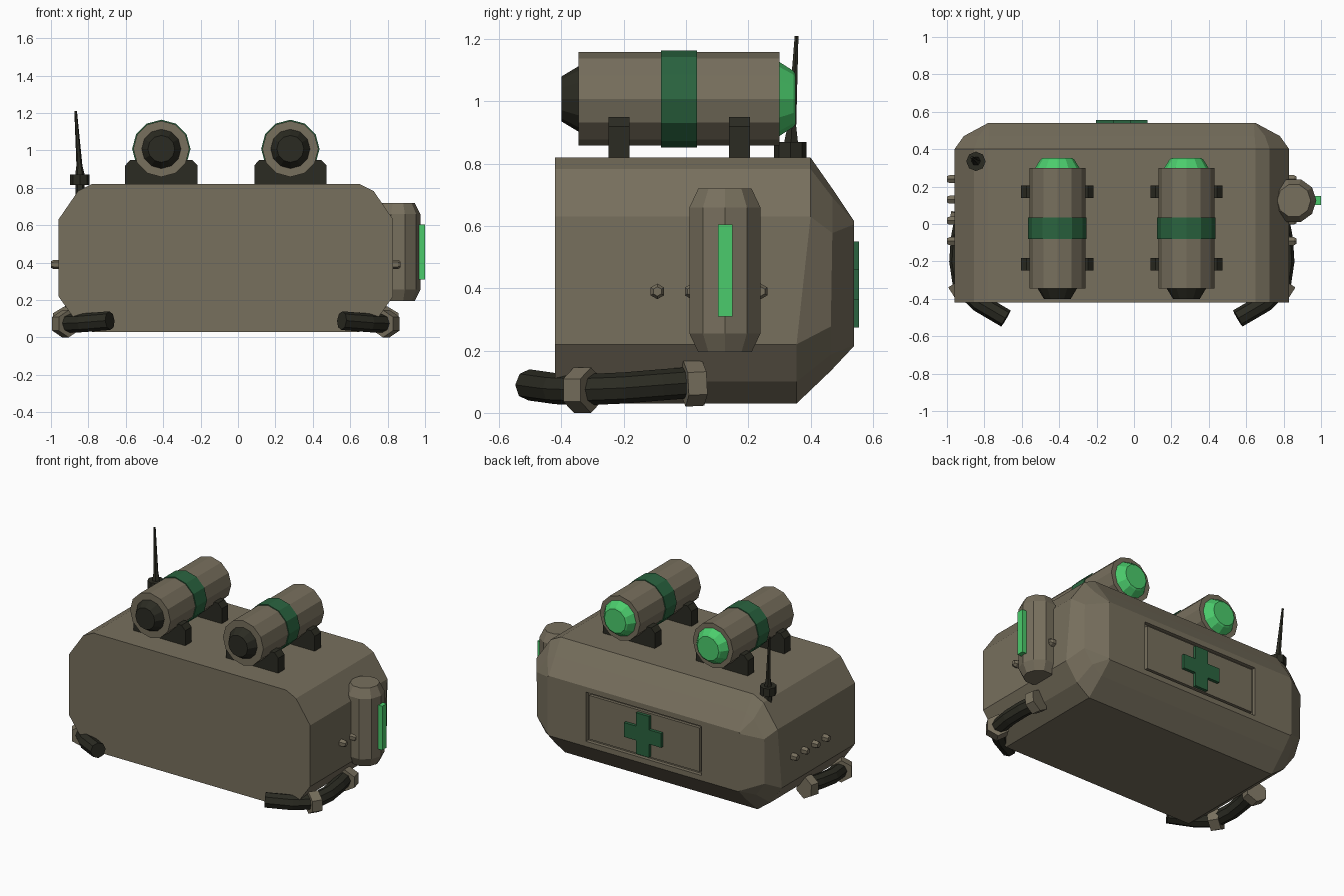
import bpy, bmesh, math
from mathutils import Vector

if "Cube" in bpy.data.objects:
    bpy.data.objects.remove(bpy.data.objects["Cube"])

CX = -0.065  # centre line of the body


def material(name, rgb):
    m = bpy.data.materials.new(name)
    m.diffuse_color = (*rgb, 1)
    m.use_nodes = True
    m.node_tree.nodes["Principled BSDF"].inputs["Base Color"].default_value = m.diffuse_color
    return m


BROWN = material("drab_brown", (0.185, 0.160, 0.110))
BLACK = material("dark_metal", (0.024, 0.024, 0.016))
GREEN = material("dark_green", (0.023, 0.127, 0.050))
GLOW = material("bright_green", (0.070, 0.600, 0.150))


def loft(name, rings, mat):
    """Skin a list of equal-length rings and cap both ends."""
    bm = bmesh.new()
    vs = [[bm.verts.new(p) for p in r] for r in rings]
    n = len(rings[0])
    for a, b in zip(vs, vs[1:]):
        for i in range(n):
            j = (i + 1) % n
            bm.faces.new((a[i], a[j], b[j], b[i]))
    bm.faces.new(vs[0])
    bm.faces.new(vs[-1])
    bmesh.ops.recalc_face_normals(bm, faces=bm.faces)
    me = bpy.data.meshes.new(name)
    bm.to_mesh(me)
    bm.free()
    me.materials.append(mat)
    ob = bpy.data.objects.new(name, me)
    bpy.context.collection.objects.link(ob)
    return ob


def sweep(name, pts, radii, sides, mat):
    """Round section swept along a path, one radius per point."""
    pts = [Vector(p) for p in pts]
    rings = []
    for i, (p, r) in enumerate(zip(pts, radii)):
        t = (pts[min(i + 1, len(pts) - 1)] - pts[max(i - 1, 0)]).normalized()
        up = Vector((1, 0, 0)) if abs(t.z) > 0.8 else Vector((0, 0, 1))
        side = t.cross(up).normalized()
        vert = side.cross(t)
        rings.append([p + r * (vert * math.cos(a) + side * math.sin(a))
                      for a in (2 * math.pi * k / sides for k in range(sides))])
    return loft(name, rings, mat)


def prism(name, outline, y0, y1, mat):
    """Extrude an x-z outline from y0 to y1."""
    return loft(name, [[(x, y, z) for x, z in outline] for y in (y0, y1)], mat)


def box(name, x0, x1, y0, y1, z0, z1, mat):
    return prism(name, [(x0, z0), (x1, z0), (x1, z1), (x0, z1)], y0, y1, mat)


# Body: chamfered section lofted front to back, tapering to the rear face
def section(hx, zlo, zhi, k, ytop, ybot):
    half = [(hx - .18 * k, zlo), (hx - .085 * k, zlo + .07 * k), (hx, zlo + .19 * k),
            (hx, zhi - .19 * k), (hx - .105 * k, zhi - .037 * k), (hx - .18 * k, zhi)]
    pts = half + [(-x, z) for x, z in reversed(half)]
    return [(CX + x, ytop if z > 0.4 else ybot, z) for x, z in pts]


body = loft("body", [section(.895, .03, .82, 1, -.42, -.42),
                     section(.895, .03, .82, 1, .40, .355),
                     section(.845, .135, .72, .75, .47, .465),
                     section(.715, .215, .615, .05, .54, .54)], BROWN)

# Rear hatch: recess with a plate inside it and a cross on top
cutter = box("hatch_cutter", CX - .43, CX + .43, .515, .60, .25, .58, BROWN)
mod = body.modifiers.new("hatch_recess", 'BOOLEAN')
mod.operation = 'DIFFERENCE'
mod.solver = 'EXACT'
mod.object = cutter
bpy.context.view_layer.objects.active = body
bpy.ops.object.modifier_apply(modifier=mod.name)
bpy.data.objects.remove(cutter)
box("hatch_plate", CX - .41, CX + .41, .51, .535, .268, .562, BROWN)
a, b = .048, .138
cross = [(a, b), (a, a), (b, a), (b, -a), (a, -a), (a, -b),
         (-a, -b), (-a, -a), (-b, -a), (-b, a), (-a, a), (-a, b)]
prism("hatch_cross", [(CX + x, .412 + z) for x, z in cross], .53, .555, GREEN)

# Roof tanks with caps, bands and cradles
for tag, x in (("left", -.41), ("right", .28)):
    def ty(name, ys, radii, mat):
        sweep(f"{tag}_{name}", [(x, y, 1.008) for y in ys], radii, 12, mat)
    ty("tank", (-.345, .30), (.15, .15), BROWN)
    ty("tank_band", (-.08, .035), (.156, .156), GREEN)
    ty("tank_nozzle", (-.34, -.40), (.108, .072), BLACK)
    ty("tank_lens", (.295, .345, .352), (.122, .09, .08), GLOW)
    for n, y in (("front", -.215), ("rear", .172)):
        prism(f"{tag}_{n}_cradle",
              [(x - .193, .81), (x + .193, .81), (x + .193, .92), (x + .165, .95),
               (x - .165, .95), (x - .193, .92)], y - .034, y + .034, BLACK)

# Antenna
sweep("antenna_base", [(-.845, .335, .815), (-.845, .335, .87)], (.052, .052), 8, BLACK)
sweep("antenna_stem", [(-.845, .335, .70), (-.845, .335, .82)], (.025, .025), 6, BLACK)
sweep("antenna_rod", [(-.845, .337, .86), (-.848, .34, .92), (-.868, .355, 1.21)],
      (.027, .016, .007), 6, BLACK)

# Side canister with light strip
sweep("side_canister", [(.855, .125, z) for z in (.195, .255, .66, .72)],
      (.09, .12, .12, .09), 10, BROWN)
box("canister_light", .965, 1.0, .102, .149, .31, .605, GLOW)

# Side rivets
for i, y in enumerate((-.092, .018, .13, .24)):
    sweep(f"right_rivet_{i}", [(.82, y, .39), (.855, y, .39), (.87, y, .39)],
          (.025, .025, .015), 6, BROWN)
    sweep(f"left_rivet_{i}", [(-.96, y, .39), (-.985, y, .39), (-1.0, y, .39)],
          (.025, .025, .018), 6, BROWN)

# Corner bumpers with clamps, mirrored about the body centre
for tag, s in (("right", 1), ("left", -1)):
    def mx(pts):
        return [(CX + s * (px - CX), py, pz) for px, py, pz in pts]
    sweep(f"{tag}_bumper",
          mx([(.555, -.505, .09), (.70, -.42, .078), (.79, -.335, .074),
              (.808, -.20, .08), (.80, -.08, .09), (.775, .05, .10)]),
          [.05] * 6, 8, BLACK)
    sweep(f"{tag}_front_clamp", mx([(.775, -.36, .073), (.81, -.305, .073)]),
          (.073, .073), 6, BROWN)
    sweep(f"{tag}_rear_clamp", mx([(.797, -.005, .093), (.785, .055, .096)]),
          (.073, .073), 6, BROWN)
